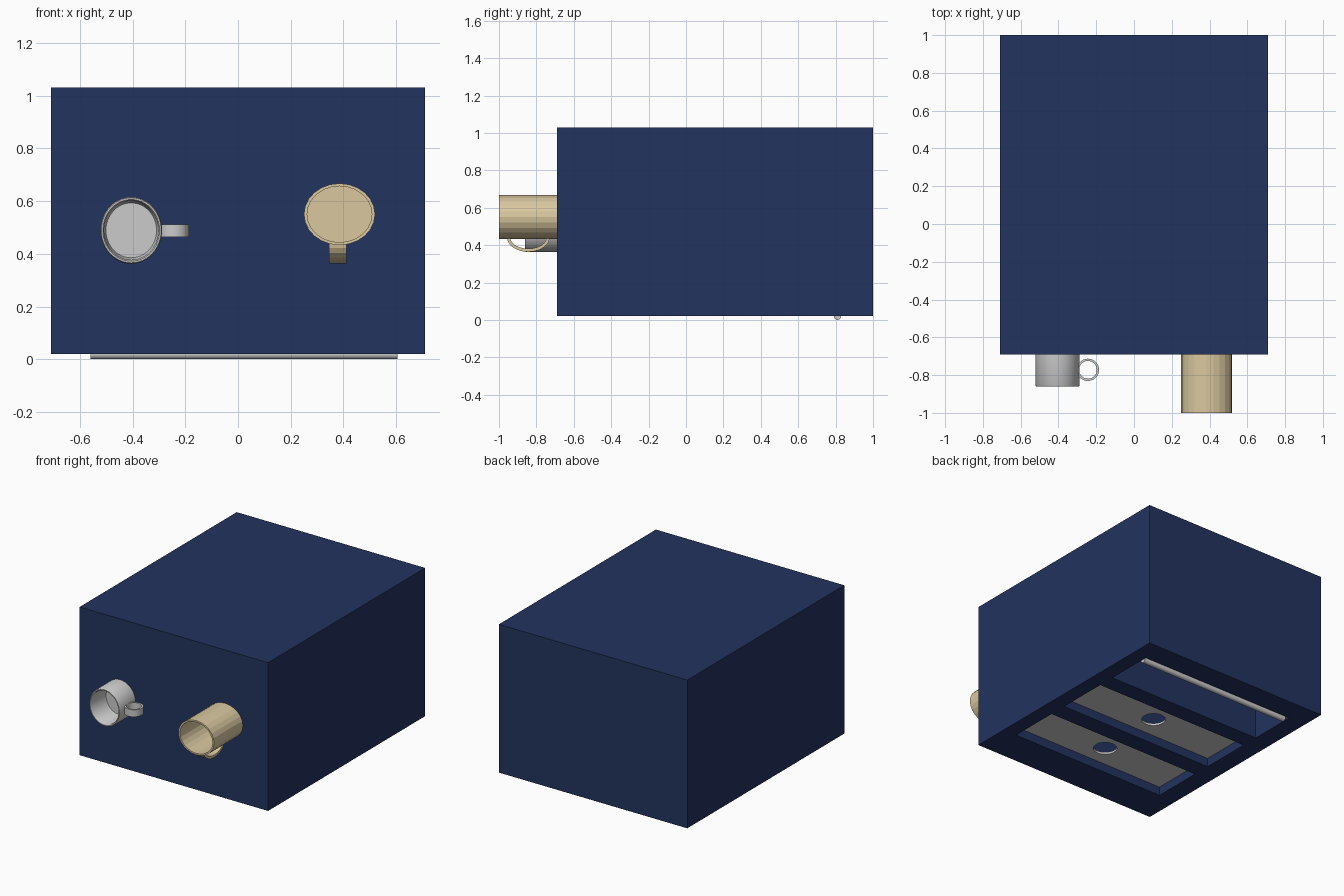
import bpy, bmesh, math
from mathutils import Matrix, Vector

if "Cube" in bpy.data.objects:
    bpy.data.objects.remove(bpy.data.objects["Cube"])


def material(name, color):
    m = bpy.data.materials.new(name)
    m.diffuse_color = (*color, 1)
    m.use_nodes = True
    m.node_tree.nodes["Principled BSDF"].inputs["Base Color"].default_value = m.diffuse_color
    return m


NAVY = material("navy", (0.016, 0.033, 0.114))
TAN = material("tan", (0.70, 0.58, 0.35))


def make(name, bm, mat=None, smooth=False):
    bmesh.ops.recalc_face_normals(bm, faces=bm.faces)
    me = bpy.data.meshes.new(name)
    bm.to_mesh(me)
    bm.free()
    ob = bpy.data.objects.new(name, me)
    bpy.context.collection.objects.link(ob)
    if mat:
        me.materials.append(mat)
    if smooth:
        bpy.ops.object.select_all(action='DESELECT')
        ob.select_set(True)
        bpy.context.view_layer.objects.active = ob
        bpy.ops.object.shade_smooth_by_angle(angle=math.radians(35))
    return ob


def box(name, lo, hi, mat=None):
    lo, hi = Vector(lo), Vector(hi)
    bm = bmesh.new()
    bmesh.ops.create_cube(bm, size=1, matrix=Matrix.Translation((lo + hi) / 2)
                          @ Matrix.Diagonal((*(hi - lo), 1)))
    return make(name, bm, mat)


def cylinder(name, center, r, length, segs, rot=Matrix(), smooth=False):
    bm = bmesh.new()
    bmesh.ops.create_cone(bm, cap_ends=True, segments=segs, radius1=r, radius2=r,
                          depth=length, matrix=Matrix.Translation(center) @ rot)
    return make(name, bm, None, smooth)


def cut(target, cutter):
    mod = target.modifiers.new("cut", 'BOOLEAN')
    mod.operation, mod.solver, mod.object = 'DIFFERENCE', 'EXACT', cutter
    bpy.context.view_layer.objects.active = target
    bpy.ops.object.modifier_apply(modifier=mod.name)
    bpy.data.objects.remove(cutter)


def cup(name, x, z, rx, rz, profile, segs, mat=None, smooth=False):
    """Revolve (radius factor, y) points about a y axis; both ends close with a cap."""
    bm = bmesh.new()
    rings = []
    for f, y in profile:
        rings.append([bm.verts.new((x + rx * f * math.cos(2 * math.pi * i / segs), y,
                                    z + rz * f * math.sin(2 * math.pi * i / segs)))
                      for i in range(segs)])
    for a, b in zip(rings, rings[1:]):
        for i in range(segs):
            j = (i + 1) % segs
            bm.faces.new((a[i], a[j], b[j], b[i]))
    bm.faces.new(rings[0])
    bm.faces.new(rings[-1])
    return make(name, bm, mat, smooth)


def handle(name, center, u, v, w, ru, rv, thick, width, a0, a1, segs, mat=None, smooth=False):
    """Flat band swept along an elliptical arc in the u-v plane, w is its width."""
    c, u, v, w = (Vector(k) for k in (center, u, v, w))
    closed = abs(a1 - a0) >= 360
    bm = bmesh.new()
    rows = []
    for i in range(segs + (not closed)):
        t = math.radians(a0 + (a1 - a0) * i / segs)
        rows.append([bm.verts.new(c + u * (ru - d) * math.cos(t) + v * (rv - d) * math.sin(t)
                                  + w * s * width / 2)
                     for d, s in ((0, -1), (0, 1), (thick, 1), (thick, -1))])
    for i in range(segs):
        a, b = rows[i], rows[(i + 1) % len(rows)]
        for k in range(4):
            bm.faces.new((a[k], a[(k + 1) % 4], b[(k + 1) % 4], b[k]))
    if not closed:
        bm.faces.new(rows[0])
        bm.faces.new(rows[-1])
    return make(name, bm, mat, smooth)


X, Y, Z = (1, 0, 0), (0, 1, 0), (0, 0, 1)

# Main body with three slots in its underside
body = box("body", (-0.71, -0.69, 0.02), (0.71, 1.0, 1.03), NAVY)
slots = [(-0.44, -0.09), (0.035, 0.39), (0.51, 0.84)]
for y0, y1 in slots:
    cut(body, box("slot_cutter", (-0.58, y0, -0.1), (0.607, y1, 0.5)))

# Recessed plates with a round hole, in the first two slots
for n, (y0, y1) in enumerate(slots[:2]):
    plate = box(f"slot_plate_{n + 1}", (-0.58, y0, 0.08), (0.607, y1, 0.095))
    cut(plate, cylinder("hole_cutter", (0, (y0 + y1) / 2 - 0.02, 0.09), 0.075, 0.2, 32))

# Rod along the edge of the open slot
cylinder("slot_rod", (0.023, 0.81, 0.019), 0.019, 1.164, 16,
         Matrix.Rotation(math.pi / 2, 4, 'Y'), True)

# Small grey cup on the left with a ring handle
cup("grey_cup", -0.405, 0.489, 0.117, 0.127,
    [(1, -0.685), (1, -0.853), (0.97, -0.86), (0.92, -0.86), (0.88, -0.852), (0.86, -0.72),
     (0.82, -0.705)], 48, None, True)
handle("grey_cup_handle", (-0.244, -0.772, 0.488), X, Y, Z, 0.059, 0.059, 0.012, 0.048,
       0, 360, 32, None, True)

# Large faceted tan cup on the right with its handle below
cup("tan_cup", 0.385, 0.55, 0.135, 0.117,
    [(1, -0.685), (1, -1.0), (0.91, -1.0), (0.91, -0.71)], 24, TAN)
handle("tan_cup_handle", (0.379, -0.843, 0.441), Y, Z, X, 0.114, 0.077, 0.017, 0.067,
       180, 360, 12, TAN)
